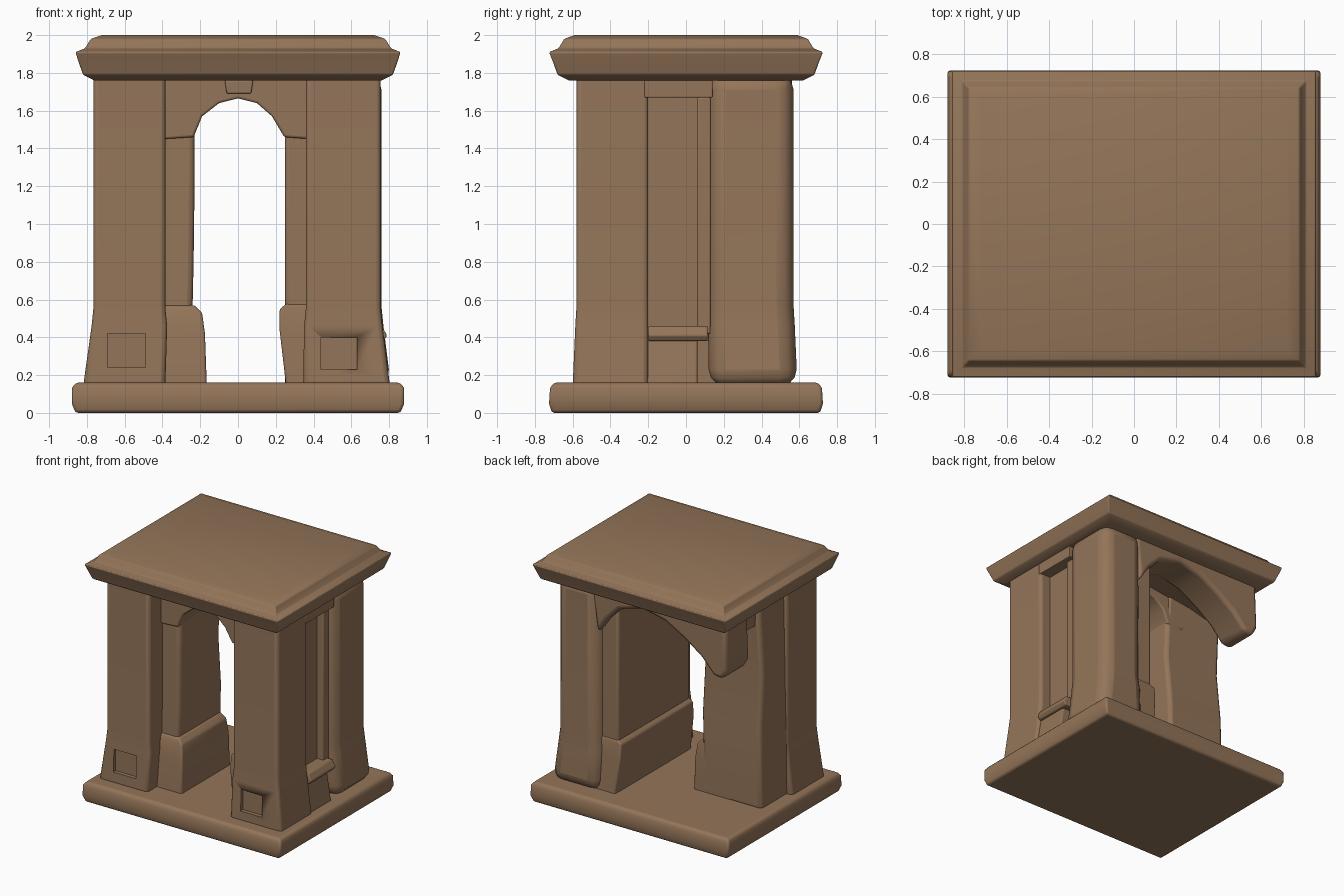
import bpy, bmesh

cube = bpy.data.objects.get("Cube")
if cube:
    bpy.data.objects.remove(cube, do_unlink=True)

stone = bpy.data.materials.new("brown_stone")
stone.use_nodes = True
COLOUR = (0.296, 0.178, 0.1, 1)
stone.diffuse_color = COLOUR
bsdf = stone.node_tree.nodes["Principled BSDF"]
bsdf.inputs["Base Color"].default_value = COLOUR
bsdf.inputs["Roughness"].default_value = 0.9


def finish(name, bm, bevel, segments=3):
    """Turn a bmesh into a softly worn stone part."""
    bmesh.ops.recalc_face_normals(bm, faces=bm.faces)
    mesh = bpy.data.meshes.new(name)
    bm.to_mesh(mesh)
    bm.free()
    mesh.materials.append(stone)
    obj = bpy.data.objects.new(name, mesh)
    bpy.context.collection.objects.link(obj)
    if bevel:
        mod = obj.modifiers.new("worn_edges", "BEVEL")
        mod.width = bevel
        mod.segments = segments
        mod.limit_method = "ANGLE"
        mod.angle_limit = 0.6
    bpy.ops.object.select_all(action="DESELECT")
    obj.select_set(True)
    bpy.context.view_layer.objects.active = obj
    bpy.ops.object.shade_smooth_by_angle(angle=0.7)
    return obj


def loft(name, rings, bevel=0.02):
    """Stack rectangular rings given as (z, x0, x1, y0, y1)."""
    bm = bmesh.new()
    loops = [[bm.verts.new(p) for p in
              ((x0, y0, z), (x1, y0, z), (x1, y1, z), (x0, y1, z))]
             for z, x0, x1, y0, y1 in rings]
    for low, high in zip(loops, loops[1:]):
        for i in range(4):
            j = (i + 1) % 4
            bm.faces.new((low[i], low[j], high[j], high[i]))
    bm.faces.new(loops[0])
    bm.faces.new(loops[-1])
    return finish(name, bm, bevel)


def slab(name, profile, y0, y1, bevel=0.02):
    """Extrude an x-z outline along y."""
    bm = bmesh.new()
    face = bm.faces.new([bm.verts.new((x, y0, z)) for x, z in profile])
    new = bmesh.ops.extrude_face_region(bm, geom=[face])["geom"]
    verts = [v for v in new if isinstance(v, bmesh.types.BMVert)]
    bmesh.ops.translate(bm, verts=verts, vec=(0, y1 - y0, 0))
    return finish(name, bm, bevel)


def cut(obj, name, box):
    """Carve a hidden box out of a part."""
    z0, z1, x0, x1, y0, y1 = box
    cutter = loft(name, [(z0, x0, x1, y0, y1), (z1, x0, x1, y0, y1)], 0)
    cutter.hide_render = True
    cutter.hide_set(True)
    mod = obj.modifiers.new(name, "BOOLEAN")
    mod.object = cutter
    mod.operation = "DIFFERENCE"
    mod.solver = "EXACT"


def centred(rings):
    return [(z, -x, x, -y, y) for z, x, y in rings]


# Base and roof
loft("base_slab", centred([(0, .86, .71), (.05, .88, .725),
                           (.13, .88, .72), (.16, .86, .70)]), 0.015)
loft("roof_slab", centred([(1.76, .76, .62), (1.79, .82, .68), (1.86, .845, .705),
                           (1.91, .86, .725), (1.93, .81, .675),
                           (1.98, .78, .645), (2.0, .72, .59)]), 0.008)

# Three standing corner pillars with flared feet
def pillar(name, x0, x1, y0, y1, grow, bevel):
    gx0, gx1, gy0, gy1 = grow
    return loft(name, [(.14, x0 - gx0, x1 + gx1, y0 - gy0, y1 + gy1),
                       (.46, x0 - .01, x1 + .01, y0 - gy0 * .3, y1 + gy1 * .3),
                       (.56, x0, x1, y0, y1),
                       (1.8, x0, x1, y0, y1)], bevel)


front_right = pillar("front_right_pillar", -.765, -.385, -.58, -.18,
                     (.055, .0, .02, 0), 0.025)
front_left = pillar("front_left_pillar", .36, .755, -.58, -.2,
                    (.015, .05, .02, 0), 0.025)
pillar("back_left_pillar", .385, .76, .12, .57, (.01, .05, 0, .02), 0.09)

# Shallow niches at the pillar feet
cut(front_right, "niche_cutter_right", (.24, .42, -.69, -.49, -.7, -.565))
cut(front_left, "niche_cutter_left", (.23, .40, .44, .63, -.7, -.565))

# Left wall with a recessed panel and sill on its outer face
loft("left_wall", [(.14, .25, .66, -.4, .5), (1.8, .25, .66, -.4, .5)])
loft("left_panel_header", [(1.67, .6, .755, -.22, .14), (1.8, .6, .755, -.22, .14)], 0.005)
loft("left_panel_sill", [(.38, .6, .77, -.2, .115), (.41, .6, .79, -.2, .115),
                         (.46, .6, .76, -.2, .115)], 0.008)
loft("left_panel_foot", [(.14, .6, .79, -.22, .06), (.39, .6, .75, -.22, .06)], 0.01)
loft("left_panel_trim", [(.42, .6, .715, .06, .13), (1.67, .6, .715, .06, .13)], 0.008)
loft("left_inner_plinth", [(.14, .255, .45, -.43, .54), (.44, .22, .45, -.42, .52),
                           (.55, .22, .45, -.41, .51), (.58, .26, .45, -.4, .5)], 0.012)

# Right wall, broken off where the fourth pillar is lost
loft("right_wall", [(.14, -.77, -.25, -.42, .14), (.8, -.755, -.235, -.41, .14),
                    (1.2, -.75, -.23, -.41, .10), (1.8, -.74, -.23, -.4, .14)], 0.03)
loft("right_inner_plinth", [(.14, -.5, -.165, -.48, .14), (.42, -.5, -.175, -.46, .14),
                            (.53, -.5, -.19, -.44, .13), (.57, -.5, -.23, -.42, .12)], 0.012)

# Vault over the passage
slab("front_arch", [(-.39, 1.8), (-.39, 1.45), (-.235, 1.46), (-.19, 1.57),
                    (-.1, 1.64), (0, 1.665), (.1, 1.64), (.18, 1.57),
                    (.245, 1.46), (.38, 1.45), (.38, 1.8)], -.43, .12, 0.012)
slab("keystone", [(-.07, 1.76), (-.06, 1.69), (.07, 1.69), (.08, 1.76)], -.45, -.4, 0.008)

# Hanging remains of the rear arch and the lost pillar's head
slab("rear_arch", [(-.74, 1.8), (-.755, 1.42), (-.71, 1.34), (-.63, 1.35),
                   (-.52, 1.47), (-.38, 1.57), (-.2, 1.67), (0, 1.715),
                   (.2, 1.66), (.31, 1.55), (.4, 1.42), (.45, 1.8)], .27, .56, 0.03)
slab("rear_ceiling", [(-.72, 1.8), (-.7, 1.6), (-.45, 1.66), (0, 1.72),
                      (.3, 1.66), (.45, 1.8)], .08, .3, 0.01)
